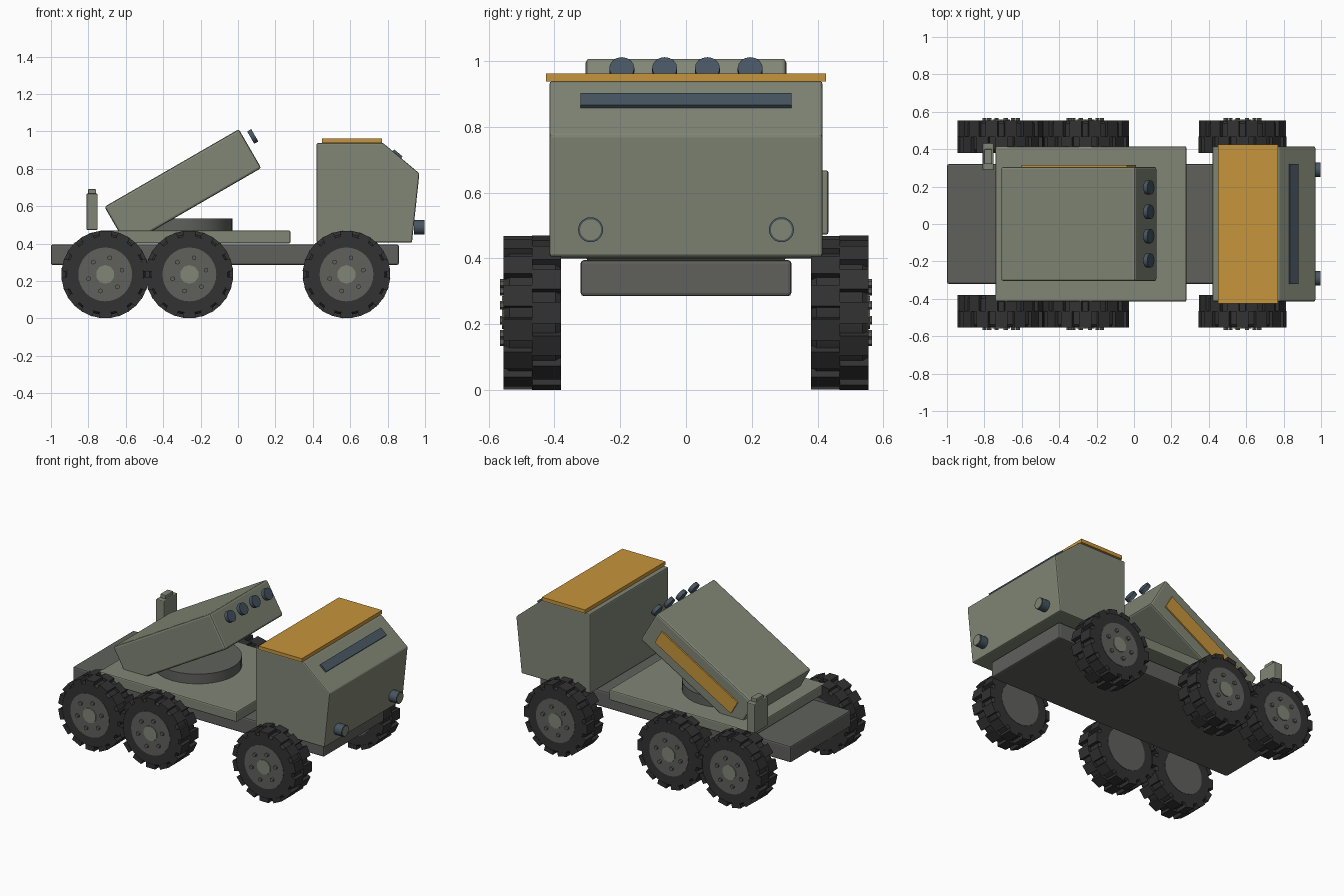
import bpy, bmesh
from math import pi, radians, sin, cos
from mathutils import Matrix, Vector

if "Cube" in bpy.data.objects:
    bpy.data.objects.remove(bpy.data.objects["Cube"])


def material(name, rgb):
    m = bpy.data.materials.new(name)
    m.use_nodes = True
    colour = (*rgb, 1)
    m.diffuse_color = colour
    m.node_tree.nodes["Principled BSDF"].inputs["Base Color"].default_value = colour
    return m


OLIVE = material("olive paint", (0.22, 0.24, 0.18))
GREY = material("chassis grey", (0.115, 0.12, 0.108))
RUBBER = material("tyre rubber", (0.032, 0.032, 0.032))
ORANGE = material("orange panel", (0.57, 0.30, 0.045))
GLASS = material("blue glass", (0.062, 0.092, 0.12))


def finish(name, bm, mat, bevel=0.0, smooth=False):
    bmesh.ops.recalc_face_normals(bm, faces=bm.faces)
    mesh = bpy.data.meshes.new(name)
    bm.to_mesh(mesh)
    bm.free()
    ob = bpy.data.objects.new(name, mesh)
    bpy.context.collection.objects.link(ob)
    mesh.materials.append(mat)
    if bevel:
        mod = ob.modifiers.new("Bevel", "BEVEL")
        mod.width = bevel
        mod.segments = 2
    if smooth:
        bpy.ops.object.select_all(action="DESELECT")
        ob.select_set(True)
        bpy.context.view_layer.objects.active = ob
        bpy.ops.object.shade_smooth_by_angle(angle=radians(35))
    return ob


def add_box(bm, matrix, size):
    bmesh.ops.create_cube(bm, size=1, matrix=matrix @ Matrix.Diagonal((*size, 1)))


def box(name, mat, centre, size, bevel=0.0, pitch=0.0):
    bm = bmesh.new()
    add_box(bm, Matrix.Translation(centre) @ Matrix.Rotation(-pitch, 4, "Y"), size)
    return finish(name, bm, mat, bevel)


def add_cylinder(bm, centre, axis, radius, depth, sides):
    turn = Vector(axis).to_track_quat("Z", "Y").to_matrix().to_4x4()
    bmesh.ops.create_cone(bm, cap_ends=True, segments=sides, radius1=radius, radius2=radius,
                          depth=depth, matrix=Matrix.Translation(centre) @ turn)


def cylinder(name, mat, centre, axis, radius, depth, sides=24):
    bm = bmesh.new()
    add_cylinder(bm, centre, axis, radius, depth, sides)
    return finish(name, bm, mat, smooth=True)


# Chassis and deck
box("chassis", GREY, (-0.07, 0, 0.34), (1.86, 0.64, 0.11), 0.01)
box("deck", OLIVE, (-0.23, 0, 0.435), (1.02, 0.83, 0.07), 0.008)

# Cab: side profile extruded across the width
bm = bmesh.new()
profile = [(0.42, 0.405), (0.93, 0.405), (0.97, 0.775), (0.775, 0.938), (0.42, 0.938)]
side = bm.faces.new([bm.verts.new((x, -0.415, z)) for x, z in profile])
ext = bmesh.ops.extrude_face_region(bm, geom=[side])
bmesh.ops.translate(bm, vec=(0, 0.83, 0),
                    verts=[v for v in ext["geom"] if isinstance(v, bmesh.types.BMVert)])
finish("cab", bm, OLIVE, 0.008)
box("roof_panel", ORANGE, (0.61, 0, 0.95), (0.32, 0.85, 0.024))
box("windscreen_slit", GLASS, (0.851, 0, 0.877), (0.058, 0.64, 0.02), pitch=radians(-40))

# Headlights with a pale lens on the front face
for label, s in (("left", 1), ("right", -1)):
    lamp = cylinder(label + "_headlight", GLASS, (0.968, s * 0.29, 0.487), (1, 0, 0), 0.038, 0.056)
    cylinder(label + "_headlight_lens", OLIVE, (0.9965, s * 0.29, 0.487), (1, 0, 0), 0.032, 0.003)

# Turntable and tilted launcher
cylinder("turntable", GREY, (-0.3, 0, 0.5), (0, 0, 1), 0.27, 0.07, 32)
TILT = radians(30)
pivot = Vector((-0.295, 0, 0.70))
along = Vector((cos(TILT), 0, sin(TILT)))
up = Vector((-sin(TILT), 0, cos(TILT)))
box("launcher_box", OLIVE, pivot, (0.83, 0.61, 0.24), 0.012, TILT)
box("launcher_stripe", ORANGE, pivot + Vector((0, 0.308, 0)), (0.65, 0.014, 0.1), pitch=TILT)
for i in range(4):
    spot = pivot + along * 0.46 + up * 0.049 + Vector((0, (i - 1.5) * 0.13, 0))
    cylinder(f"launch_tube_{i + 1}", GLASS, spot, along, 0.038, 0.025, 16)

# Rear corner post
box("rear_post", OLIVE, (-0.78, 0.36, 0.57), (0.06, 0.145, 0.195), 0.006)
box("rear_post_cap", OLIVE, (-0.78, 0.36, 0.678), (0.042, 0.08, 0.026), 0.004)


# Wheels: lathed tyre, staggered tread lugs, rim, hub and bolts
def wheel(label, x, s):
    hub = Vector((x, s * 0.467, 0.235))
    bm = bmesh.new()
    section = [(0.142, -0.085), (0.205, -0.085), (0.216, -0.07),
               (0.216, 0.07), (0.205, 0.085), (0.142, 0.085)]
    ring = [bm.verts.new((r, y, 0)) for r, y in section]
    edges = [bm.edges.new((ring[i], ring[(i + 1) % len(ring)])) for i in range(len(ring))]
    bmesh.ops.spin(bm, geom=ring + edges, cent=(0, 0, 0), axis=(0, 1, 0),
                   angle=2 * pi, steps=32, use_merge=True)
    bmesh.ops.remove_doubles(bm, verts=bm.verts, dist=0.0005)
    bmesh.ops.translate(bm, vec=hub, verts=bm.verts)
    finish(label + "_tyre", bm, RUBBER, smooth=True)

    bm = bmesh.new()
    count = 14
    for i in range(2 * count):
        y = 0.043 if i % 2 else -0.043
        turn = Matrix.Rotation(pi * i / count, 4, "Y")
        add_box(bm, Matrix.Translation(hub) @ turn @ Matrix.Translation((0, y, 0.218)),
                (0.066, 0.088, 0.03))
    finish(label + "_treads", bm, RUBBER)

    cylinder(label + "_rim", GREY, hub, (0, 1, 0), 0.144, 0.174, 32)
    cylinder(label + "_hub", OLIVE, hub + Vector((0, s * 0.075, 0)), (0, 1, 0), 0.05, 0.034, 10)
    bm = bmesh.new()
    for i in range(6):
        a = pi * i / 3 + 0.25
        add_cylinder(bm, hub + Vector((0.092 * cos(a), s * 0.09, 0.092 * sin(a))),
                     (0, 1, 0), 0.013, 0.018, 6)
    finish(label + "_bolts", bm, GREY)


for place, x in (("front", 0.58), ("middle", -0.26), ("rear", -0.71)):
    for label, s in (("left", 1), ("right", -1)):
        wheel(f"{place}_{label}", x, s)
